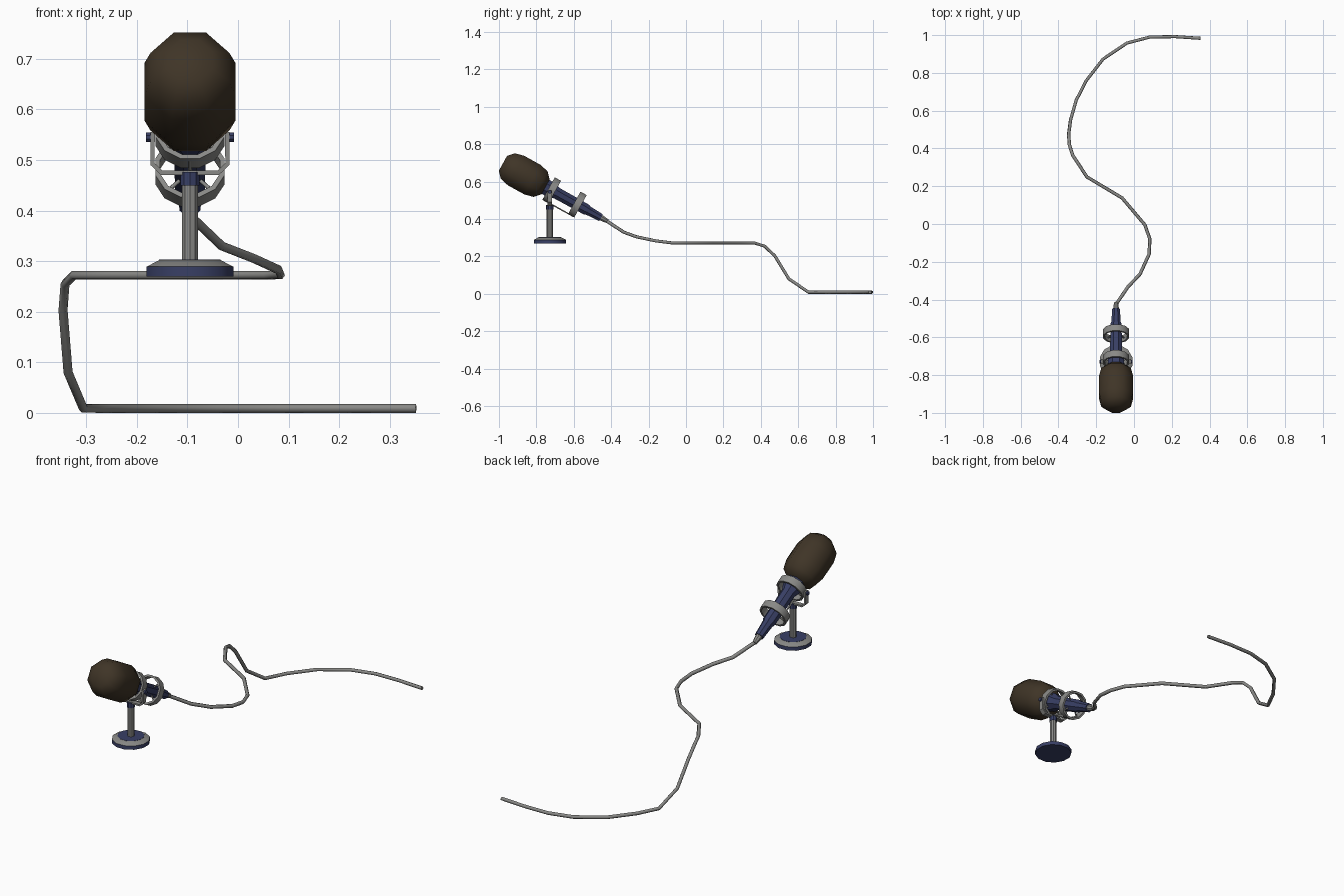
import bpy, bmesh, math
from mathutils import Matrix, Vector

if "Cube" in bpy.data.objects:
    bpy.data.objects.remove(bpy.data.objects["Cube"])

CX = -0.095


def mat(name, c):
    m = bpy.data.materials.new(name)
    m.diffuse_color = (*c, 1)
    m.use_nodes = True
    m.node_tree.nodes["Principled BSDF"].inputs["Base Color"].default_value = m.diffuse_color
    return m


BLUE = mat("navy_paint", (0.04, 0.05, 0.13))
FOAM = mat("brown_foam", (0.05, 0.035, 0.02))
GREY = mat("grey_metal", (0.25, 0.25, 0.24))

# Microphone frame: local z runs from the foam centre to the cable end
MIC = Matrix.Translation((CX, -0.865, 0.635)) @ Matrix.Rotation(math.radians(-119), 4, 'X')


def finish(name, bm, m, angle):
    bmesh.ops.recalc_face_normals(bm, faces=bm.faces)
    me = bpy.data.meshes.new(name)
    bm.to_mesh(me)
    bm.free()
    ob = bpy.data.objects.new(name, me)
    bpy.context.collection.objects.link(ob)
    me.materials.append(m)
    bpy.ops.object.select_all(action='DESELECT')
    ob.select_set(True)
    bpy.context.view_layer.objects.active = ob
    if angle:
        bpy.ops.object.shade_smooth_by_angle(angle=math.radians(angle))
    return ob


def lathe(name, profile, n, frame, m, closed=False, angle=35):
    """Spin (radius, height) points round local z; closed makes a hoop."""
    bm = bmesh.new()
    rings = []
    for r, z in profile:
        rings.append([bm.verts.new(frame @ Vector((r * math.cos((i + .5) * math.tau / n),
                      r * math.sin((i + .5) * math.tau / n), z))) for i in range(n)])
    pairs = list(zip(rings, rings[1:]))
    if closed:
        pairs.append((rings[-1], rings[0]))
    for a, b in pairs:
        for i in range(n):
            j = (i + 1) % n
            bm.faces.new((a[i], a[j], b[j], b[i]))
    if not closed:
        bm.faces.new(rings[0])
        bm.faces.new(rings[-1])
    return finish(name, bm, m, angle)


def tube(name, pts, r, m):
    cu = bpy.data.curves.new(name, 'CURVE')
    cu.dimensions = '3D'
    cu.bevel_depth, cu.bevel_resolution, cu.use_fill_caps = r, 1, True
    s = cu.splines.new('POLY')
    s.points.add(len(pts) - 1)
    for p, co in zip(s.points, pts):
        p.co = (*co, 1)
    ob = bpy.data.objects.new(name, cu)
    bpy.context.collection.objects.link(ob)
    cu.materials.append(m)
    return ob


# Foam windscreen
k = 1 / math.cos(math.pi / 8)
lathe("foam_windscreen", [(r * k, z) for r, z in
      [(.045, -.13), (.078, -.1), (.09, -.05), (.09, .05), (.078, .1), (.045, .13)]],
      8, MIC, FOAM, angle=60)

# Body with stepped tail
lathe("microphone_body", [(.046, .1), (.046, .17), (.034, .2), (.032, .38), (.027, .39),
                          (.022, .47)], 8, MIC, BLUE)
lathe("cable_socket", [(.017, .465), (.015, .49), (.011, .512)], 8, MIC, GREY)

# Shock mount hoops, elastic spokes and linking rod
for tag, z in (("front", .168), ("rear", .325)):
    lathe(tag + "_hoop", [(.071, z - .019), (.071, z + .019), (.061, z + .019), (.061, z - .019)],
          12, MIC, GREY, closed=True)
    for i in range(4):
        a = math.pi / 4 + i * math.pi / 2
        c, s = math.cos(a), math.sin(a)
        tube(f"{tag}_spoke_{i}", [MIC @ Vector((c * r, s * r, z)) for r in (.028, .064)], .004, GREY)
tube("hoop_rod", [MIC @ Vector((0, .066, z)) for z in (.16, .335)], .004, GREY)

# Yoke strap under the front hoop
bm = bmesh.new()
path = [(-.074, .555), (-.074, .492), (-.056, .475), (.056, .475), (.074, .492), (.074, .555)]
rows = [[bm.verts.new((CX + x, -.728 + dy, z)) for dy in (-.012, .012)] for x, z in path]
for a, b in zip(rows, rows[1:]):
    bm.faces.new((a[0], a[1], b[1], b[0]))
yoke = finish("yoke", bm, GREY, 0)
sol = yoke.modifiers.new("thickness", 'SOLIDIFY')
sol.thickness, sol.offset = .009, 0

# Pivot knobs
for side in (-1, 1):
    f = Matrix.Translation((CX + side * .078, -.728, .545)) @ Matrix.Rotation(math.pi / 2, 4, 'Y')
    lathe("pivot_knob_" + ("left" if side < 0 else "right"),
          [(.01, -.009), (.01, .009)], 8, f, BLUE)

# Stand
ST = Matrix.Translation((CX, -.728, 0))
lathe("stand_base", [(.089, .27), (.089, .289)], 12, ST, BLUE)
lathe("base_bevel", [(.089, .289), (.063, .302)], 12, ST, GREY)
lathe("base_top", [(.063, .300), (.063, .303)], 12, ST, BLUE)
lathe("stand_pole", [(.017, .3), (.017, .455)], 10, ST, GREY)
lathe("pole_collar", [(.02, .45), (.02, .476)], 10, ST, BLUE)

# Cable draped over a step down to the floor
tube("cable", [
    (-.095, -.425, .39), (-.032, -.333, .33), (.032, -.265, .305), (.08, -.16, .283),
    (.084, -.08, .273), (.058, -.005, .272), (-.063, .138, .272), (-.249, .249, .272),
    (-.325, .365, .272), (-.342, .42, .255), (-.346, .475, .203), (-.336, .55, .08),
    (-.306, .655, .009), (-.254, .757, .009), (-.164, .873, .009), (-.037, .958, .009),
    (.085, .99, .009), (.217, .992, .009), (.352, .983, .009)], .009, GREY)
